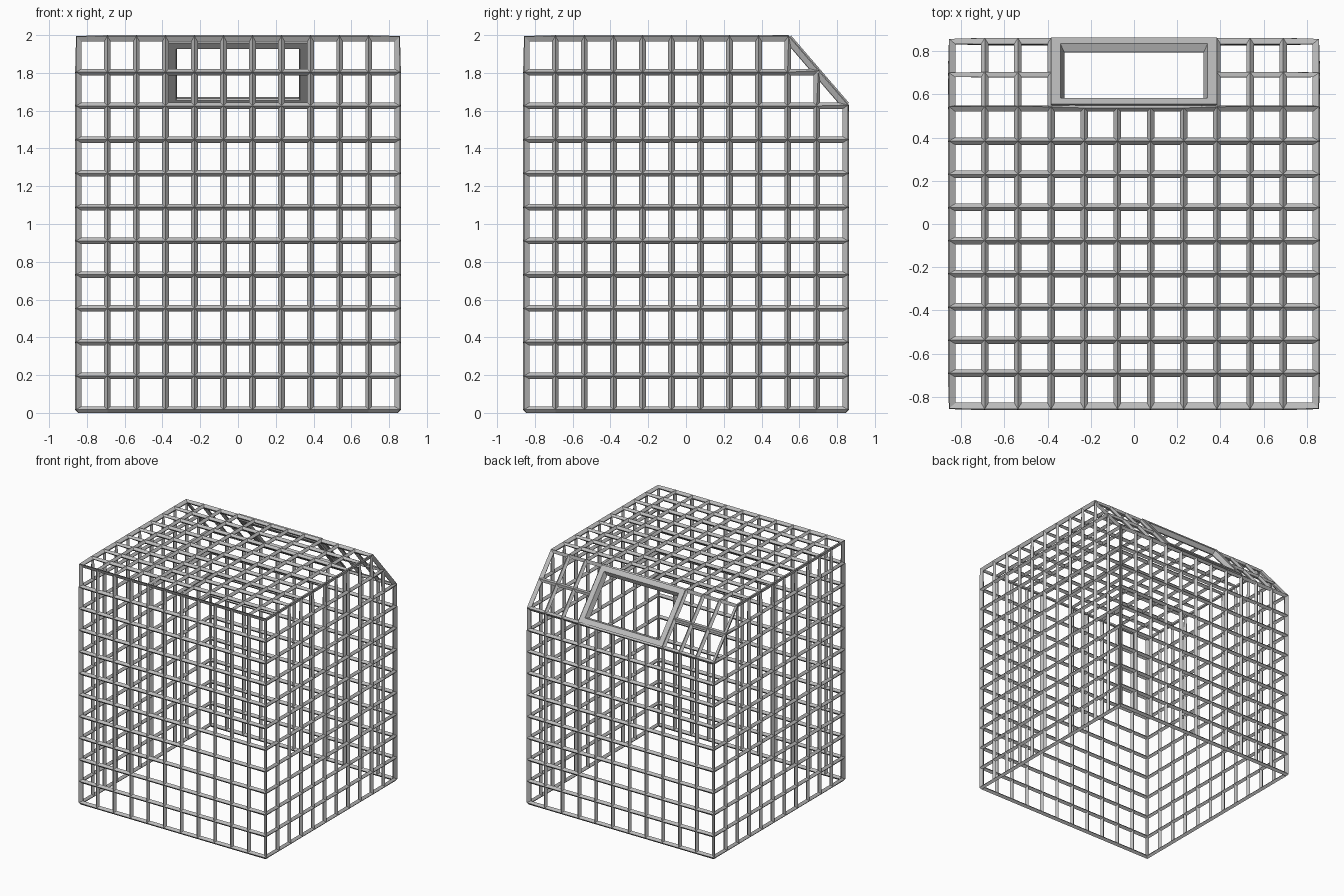
import bpy, bmesh
from mathutils import Vector

if "Cube" in bpy.data.objects:
    bpy.data.objects.remove(bpy.data.objects["Cube"])

H = 0.845            # half width of the cage mid-surface
T = 0.035            # bar thickness
N = 11               # cells per side
CUT = 2              # cells removed by the sloped rear edge
PX = 2 * H / N
PZ = (2 - T) / N

grey = bpy.data.materials.new("light_grey")
grey.diffuse_color = (0.5, 0.5, 0.5, 1)
grey.use_nodes = True
grey.node_tree.nodes["Principled BSDF"].inputs["Base Color"].default_value = grey.diffuse_color


def finish(bm, name):
    bmesh.ops.remove_doubles(bm, verts=bm.verts, dist=0.0005)
    bmesh.ops.recalc_face_normals(bm, faces=bm.faces)
    me = bpy.data.meshes.new(name)
    bm.to_mesh(me)
    bm.free()
    me.materials.append(grey)
    ob = bpy.data.objects.new(name, me)
    bpy.context.collection.objects.link(ob)
    return ob


def node(i, j, k):
    """Grid node: i across x, j from front to back, k upward."""
    return Vector((-H + i * PX, -H + j * PX, T / 2 + k * PZ))


# Cage: gridded shell with open bottom, turned into bars
bm = bmesh.new()


def face(pts):
    bm.faces.new([bm.verts.new(p) for p in pts])


profile = [(0, k) for k in range(N)]                        # front wall
profile += [(j, N) for j in range(N - CUT)]                 # top
profile += [(N - CUT + s, N - s) for s in range(CUT)]       # rear slope
profile += [(N, k) for k in range(N - CUT, -1, -1)]         # back wall

for (j0, k0), (j1, k1) in zip(profile, profile[1:]):
    for i in range(N):
        if j0 != j1 and k0 != k1 and 3 <= i <= 7:
            continue                                        # hatch opening
        face([node(i, j0, k0), node(i + 1, j0, k0),
              node(i + 1, j1, k1), node(i, j1, k1)])

# Side walls, with triangles along the slope
for i in (0, N):
    for j in range(N):
        for k in range(N):
            cell = [(j, k), (j + 1, k), (j + 1, k + 1), (j, k + 1)]
            cell = [c for c in cell if sum(c) <= 2 * N - CUT]
            if len(cell) > 2:
                face([node(i, *c) for c in cell])

cage = finish(bm, "cage_bars")
wire = cage.modifiers.new("bars", 'WIREFRAME')
wire.thickness = T
wire.offset = 0
wire.use_even_offset = True
wire.use_boundary = True
wire.use_replace = True

# Hatch frame lying on the rear slope
top = node(0, N - CUT, N)
low = node(0, N, N - CUT)
down = low - top
length = down.length
down.normalize()
normal = Vector((0, -down.z, down.y))
centre = (top + low) / 2
centre.x = 0
half_w = 2.5 * PX

# Cross-section of the frame: (inset from opening edge, height off slope)
section = [(0.0, 0.024), (0.043, 0.024), (0.061, -0.012),
           (0.055, -0.02), (0.014, -0.02)]
bm = bmesh.new()
rings = []
for inset, h in section:
    rings.append([bm.verts.new(centre + Vector((sx * (half_w - inset), 0, 0))
                               + down * sy * (length / 2 - inset) + normal * h)
                  for sx, sy in ((-1, -1), (1, -1), (1, 1), (-1, 1))])
for r in range(len(rings)):
    a, b = rings[r], rings[(r + 1) % len(rings)]
    for c in range(4):
        d = (c + 1) % 4
        bm.faces.new([a[c], a[d], b[d], b[c]])
finish(bm, "hatch_frame")
